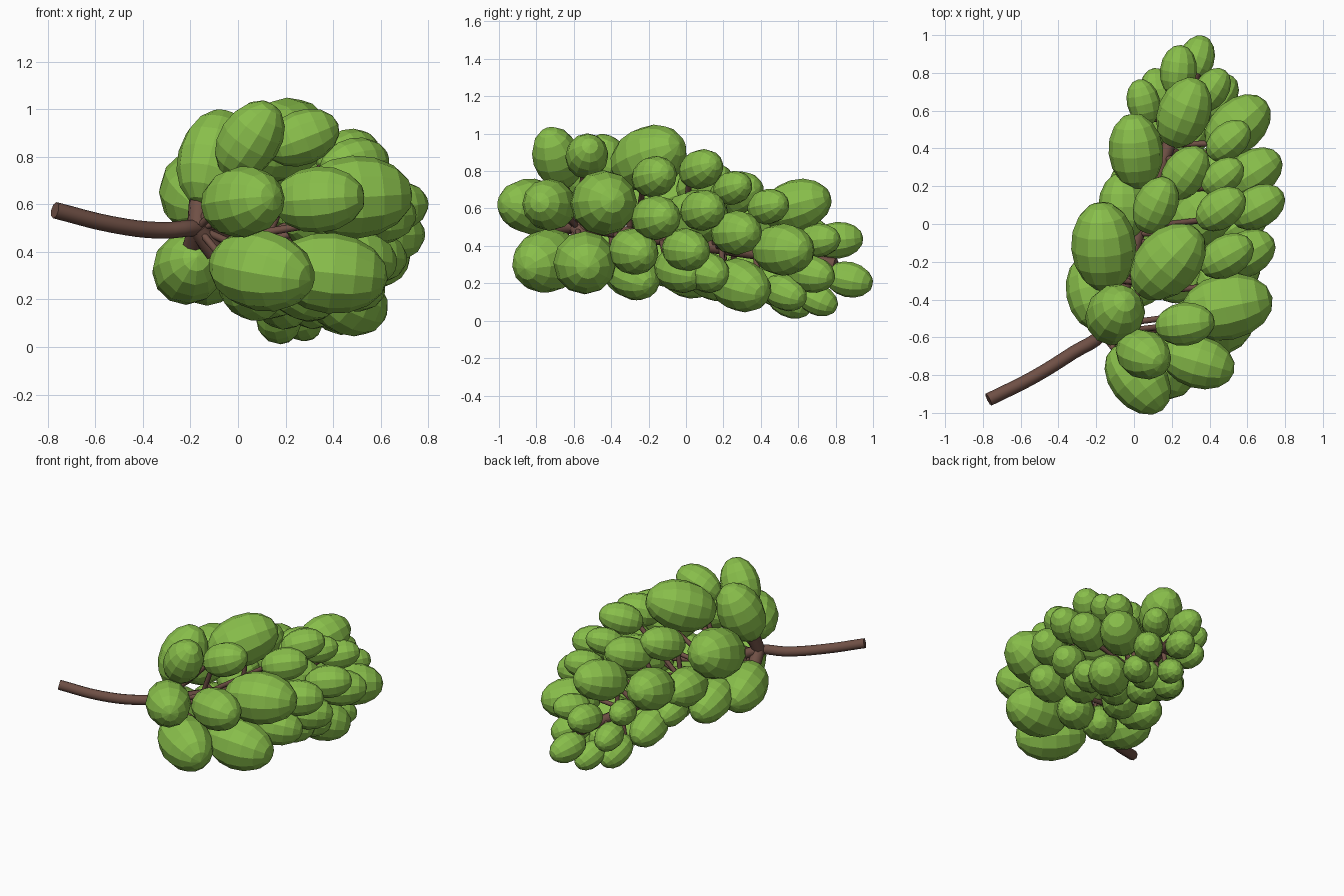
import bpy, bmesh, math
from mathutils import Vector, Matrix


def material(name, color):
    m = bpy.data.materials.new(name)
    m.diffuse_color = (*color, 1)
    return m


green = material("grape_green", (0.25, 0.52, 0.07))
brown = material("stem_brown", (0.16, 0.08, 0.06))

# Main stalk running through the bunch
A, B = Vector((-0.17, -0.58, 0.5)), Vector((0.32, 0.8, 0.3))


def stalk(y):
    t = (y - A.y) / (B.y - A.y)
    return A.lerp(B, min(1, max(0, t)))


# Grapes by region: centre x, y, z and radius
crown = [(0.05, -0.69, 0.87, 0.13), (-0.10, -0.48, 0.79, 0.155)]
upper = [
    (0.27, -0.53, 0.88, 0.115), (0.18, -0.20, 0.87, 0.17), (0.49, -0.17, 0.77, 0.11),
    (0.46, 0.08, 0.81, 0.105), (0.115, 0.10, 0.73, 0.115), (0.27, 0.27, 0.68, 0.115),
    (0.47, 0.25, 0.71, 0.09), (0.50, 0.44, 0.61, 0.095), (0.265, 0.59, 0.615, 0.14),
    (0.235, 0.81, 0.43, 0.098), (0.41, 0.71, 0.43, 0.09),
]
stem_end = [
    (0.02, -0.82, 0.61, 0.15), (0.34, -0.73, 0.62, 0.14), (0.10, -0.74, 0.32, 0.17),
    (0.39, -0.54, 0.31, 0.17), (0.49, -0.44, 0.63, 0.175), (-0.21, -0.36, 0.33, 0.15),
]
right_side = [
    (0.59, -0.16, 0.55, 0.12), (0.655, 0.09, 0.59, 0.11), (0.63, 0.27, 0.47, 0.12),
    (0.55, 0.52, 0.38, 0.14), (0.56, 0.0, 0.38, 0.115), (0.50, -0.28, 0.37, 0.125),
    (0.43, -0.03, 0.27, 0.12), (0.48, 0.11, 0.26, 0.11), (0.46, 0.29, 0.19, 0.14),
    (0.44, 0.67, 0.25, 0.1), (0.42, 0.53, 0.15, 0.095), (0.33, 0.87, 0.22, 0.095),
    (0.37, 0.05, 0.55, 0.15),
]
left_side = [
    (-0.16, -0.12, 0.65, 0.173), (-0.06, 0.09, 0.46, 0.13), (-0.13, -0.1, 0.31, 0.13),
    (0.01, 0.385, 0.54, 0.145), (-0.03, 0.2, 0.33, 0.1), (0.04, 0.36, 0.25, 0.115),
    (0.05, 0.645, 0.46, 0.088), (0.12, 0.70, 0.29, 0.09),
]
underside = [
    (0.05, -0.30, 0.24, 0.12), (0.27, -0.28, 0.24, 0.125), (0.12, 0.0, 0.25, 0.125),
    (0.28, 0.14, 0.22, 0.11), (0.18, 0.30, 0.19, 0.11), (0.17, 0.55, 0.115, 0.095),
    (0.27, 0.70, 0.115, 0.085), (0.30, 0.47, 0.18, 0.1),
]
twigs = []


def add_grapes(name, grapes, lean, rise):
    """lean: how far the grapes point toward the tip, rise: how steep they stand."""
    bm = bmesh.new()
    for x, y, z, r in grapes:
        c = Vector((x, y, z))
        d = c - stalk(y - lean)
        d.z *= rise
        d.normalize()
        rot = d.to_track_quat('Z', 'Y').to_matrix().to_4x4()
        m = Matrix.Translation(c) @ rot @ Matrix.Diagonal((r, r, r * 1.42, 1))
        bmesh.ops.create_uvsphere(bm, u_segments=12, v_segments=8, radius=1, matrix=m)
        twigs.append((stalk(y - 0.1), c - d * r))
    me = bpy.data.meshes.new(name)
    bm.to_mesh(me)
    bm.free()
    me.materials.append(green)
    bpy.context.collection.objects.link(bpy.data.objects.new(name, me))


def add_tubes(name, paths, radius):
    cu = bpy.data.curves.new(name, 'CURVE')
    cu.dimensions = '3D'
    cu.bevel_depth, cu.bevel_resolution = radius, 2
    cu.use_fill_caps = True
    cu.resolution_u = 4
    for pts in paths:
        s = cu.splines.new('BEZIER')
        s.bezier_points.add(len(pts) - 1)
        for bp, p in zip(s.bezier_points, pts):
            bp.co = p
            bp.handle_left_type = bp.handle_right_type = 'AUTO'
        s.use_smooth = True
    cu.materials.append(brown)
    bpy.context.collection.objects.link(bpy.data.objects.new(name, cu))


add_grapes("crown_grapes", crown, 0.33, 0.9)
add_grapes("upper_grapes", upper, 0.36, 0.45)
add_grapes("stem_end_grapes", stem_end, 0.33, 0.3)
add_grapes("right_grapes", right_side, 0.42, 0.75)
add_grapes("left_grapes", left_side, 0.36, 0.75)
add_grapes("lower_grapes", underside, 0.36, 0.7)

# Curved stem continuing into the bunch, plus twigs to every grape
add_tubes("main_stem", [[(-0.77, -0.93, 0.575), (-0.53, -0.81, 0.515), (-0.32, -0.68, 0.49),
                         A, stalk(0.0), B]], 0.035)
add_tubes("twigs", twigs, 0.016)
# Thick fork where the stem enters the bunch
add_tubes("stem_fork", [[A, (-0.16, -0.52, 0.64)], [A, (-0.1, -0.53, 0.4)],
                        [A, (-0.19, -0.5, 0.42)]], 0.045)
